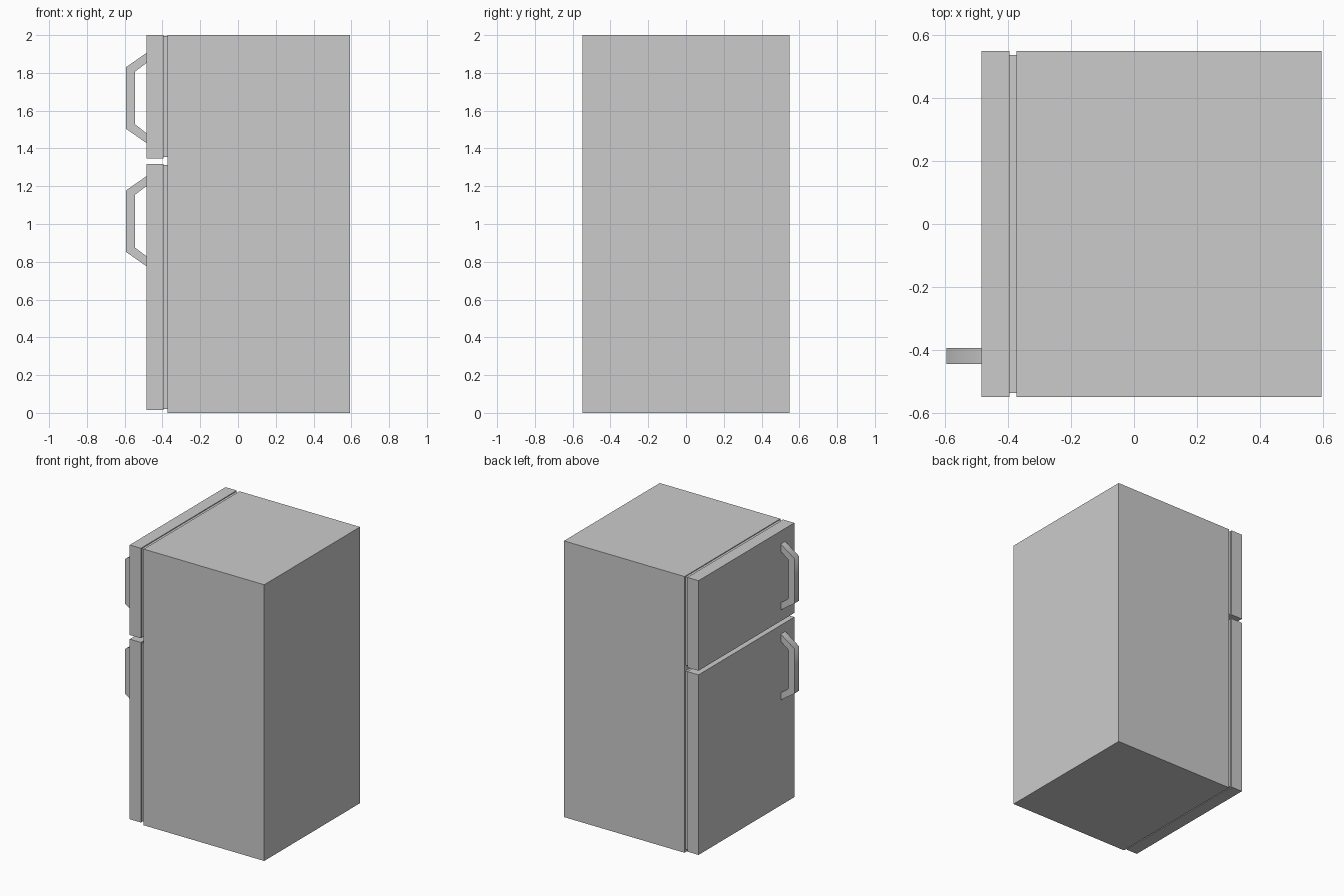
import bpy
import bmesh
import math

if "Cube" in bpy.data.objects:
    bpy.data.objects.remove(bpy.data.objects["Cube"])

HALF_DEPTH = 0.548      # half the cabinet width along y
DOOR_FRONT = -0.484     # outer face of the doors
DOOR_BACK = -0.394
BODY_FRONT = -0.372
BODY_BACK = 0.594


def finish(name, bm):
    bmesh.ops.recalc_face_normals(bm, faces=bm.faces)
    mesh = bpy.data.meshes.new(name)
    bm.to_mesh(mesh)
    bm.free()
    obj = bpy.data.objects.new(name, mesh)
    bpy.context.collection.objects.link(obj)
    return obj


def box(name, x0, x1, half_y, z0, z1):
    bm = bmesh.new()
    bmesh.ops.create_cube(bm, size=1)
    bmesh.ops.scale(bm, vec=(x1 - x0, 2 * half_y, z1 - z0), verts=bm.verts)
    bmesh.ops.translate(bm, vec=((x0 + x1) / 2, 0, (z0 + z1) / 2), verts=bm.verts)
    return finish(name, bm)


def handle(name, z_mid):
    # Angled bracket: (x, height) outline pairs, outer then inner, mirrored in z
    outer = [(DOOR_FRONT, 0.239), (-0.594, 0.162)]
    inner = [(DOOR_FRONT, 0.186), (-0.545, 0.140)]
    pairs = list(zip(outer, inner))
    pairs += [tuple((x, -z) for x, z in p) for p in reversed(pairs)]

    # Sweep a rectangular section through the four stations
    bm = bmesh.new()
    rings = []
    for (xo, zo), (xi, zi) in pairs:
        corners = [(xo, -0.444, zo), (xo, -0.393, zo),
                   (xi, -0.393, zi), (xi, -0.444, zi)]
        rings.append([bm.verts.new((x, y, z + z_mid)) for x, y, z in corners])
    for a, b in zip(rings, rings[1:]):
        for i in range(4):
            j = (i + 1) % 4
            bm.faces.new((a[i], a[j], b[j], b[i]))
    bm.faces.new(rings[0])
    bm.faces.new(rings[-1])
    obj = finish(name, bm)

    # Soft bends, crisp long edges
    bpy.ops.object.select_all(action='DESELECT')
    obj.select_set(True)
    bpy.context.view_layer.objects.active = obj
    bpy.ops.object.shade_smooth_by_angle(angle=math.radians(62))


# Cabinet
box("cabinet", BODY_FRONT, BODY_BACK, HALF_DEPTH, 0, 2)

# Doors, each with an inset gasket and a handle
for part, z0, z1, z_handle in (("freezer", 1.348, 2.0, 1.667),
                               ("fridge", 0.014, 1.318, 1.015)):
    box(part + "_door", DOOR_FRONT, DOOR_BACK, HALF_DEPTH, z0, z1)
    box(part + "_gasket", DOOR_BACK, BODY_FRONT, HALF_DEPTH - 0.012, z0 + 0.006, z1 - 0.006)
    handle(part + "_handle", z_handle)
